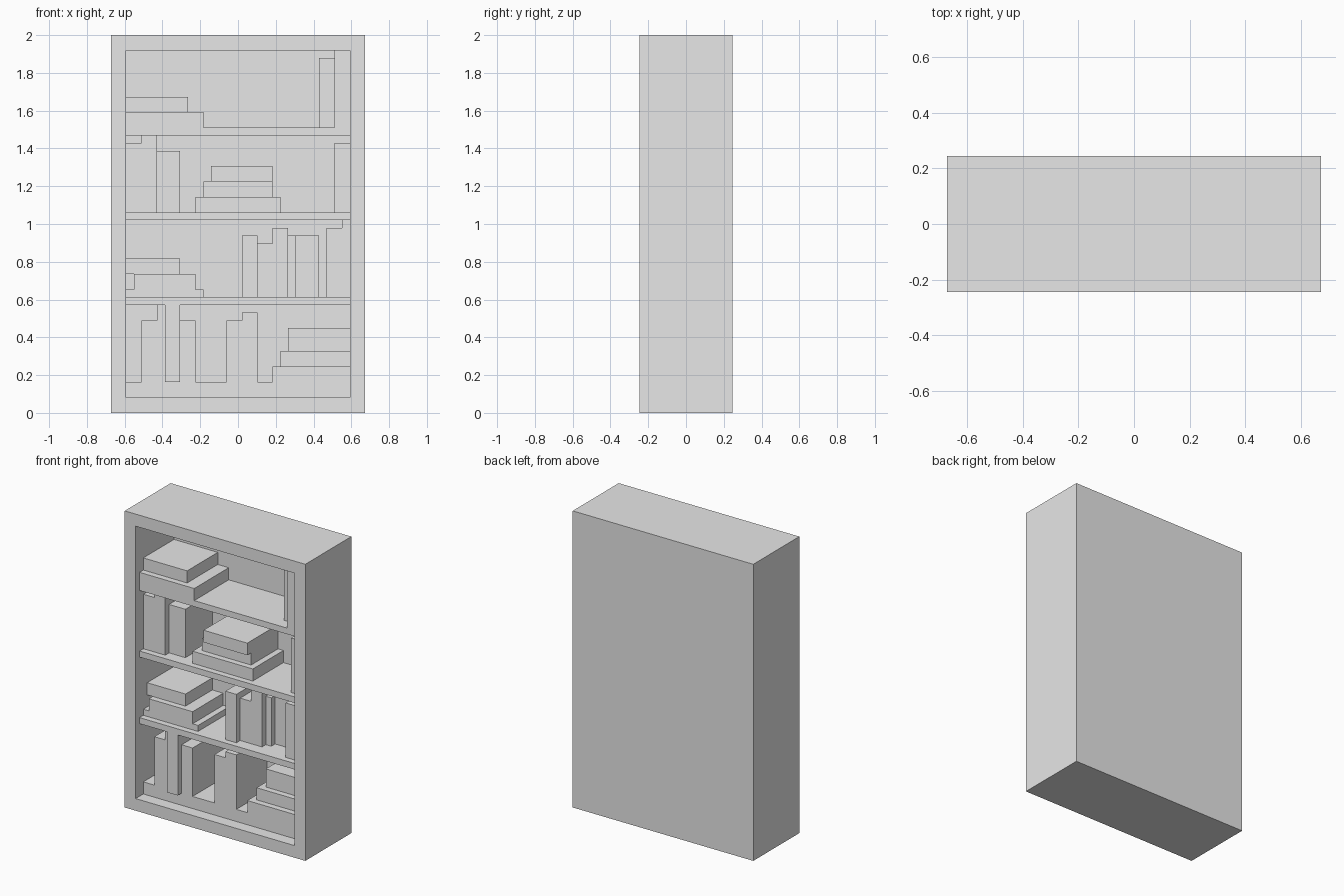
import bpy
import bmesh
from mathutils import Vector

if "Cube" in bpy.data.objects:
    bpy.data.objects.remove(bpy.data.objects["Cube"], do_unlink=True)

# Everything sits on a regular grid of small units
UNIT = 2 / 49
WIDTH, DEPTH, HEIGHT = 33, 12, 49
WALL = 2
INNER_WIDTH = WIDTH - 2 * WALL
INNER_BACK = DEPTH - WALL

grey = bpy.data.materials.new("plain_grey")
grey.use_nodes = True
grey.diffuse_color = (0.8, 0.8, 0.8, 1)
grey.node_tree.nodes["Principled BSDF"].inputs["Base Color"].default_value = grey.diffuse_color


def finish(name, bm):
    mesh = bpy.data.meshes.new(name)
    bmesh.ops.recalc_face_normals(bm, faces=bm.faces)
    bm.to_mesh(mesh)
    bm.free()
    mesh.materials.append(grey)
    obj = bpy.data.objects.new(name, mesh)
    bpy.context.collection.objects.link(obj)
    return obj


def box_mesh(low, high):
    """Box between two grid corners: x from the left edge, y from the front, z from the floor."""
    bm = bmesh.new()
    bmesh.ops.create_cube(bm, size=1)
    low, high = Vector(low), Vector(high)
    shift = Vector((WIDTH / 2, DEPTH / 2, 0))
    for v in bm.verts:
        v.co = ((low + high) / 2 + v.co * (high - low) - shift) * UNIT
    return bm


def inner_box(name, x, width, z, height, front):
    """Box inside the case, running from its front setback to the back panel."""
    left = WALL + x
    return finish(name, box_mesh((left, front, z), (left + width, INNER_BACK, z + height)))


# Case: a box whose front face is inset and pushed in to make the opening
bm = box_mesh((0, 0, 0), (WIDTH, DEPTH, HEIGHT))
bm.normal_update()
front_face = min(bm.faces, key=lambda f: f.calc_center_median().y)
bmesh.ops.inset_region(bm, faces=[front_face], thickness=WALL * UNIT, use_even_offset=True)
pushed = bmesh.ops.extrude_face_region(bm, geom=[front_face])
moved = [g for g in pushed["geom"] if isinstance(g, bmesh.types.BMVert)]
bmesh.ops.translate(bm, verts=moved, vec=(0, INNER_BACK * UNIT, 0))
if front_face.is_valid:
    bmesh.ops.delete(bm, geom=[front_face], context="FACES_ONLY")
finish("bookcase_case", bm)

# Recessed plinth and the three shelves
inner_box("plinth", 0, INNER_WIDTH, WALL, 2, 2)
for name, z in (("lower", 14), ("middle", 25), ("upper", 36)):
    inner_box(name + "_shelf", 0, INNER_WIDTH, z, 1, 1)


def upright_books(tier, z, books):
    """Each book: left edge, width, height, front setback."""
    for i, (x, width, height, front) in enumerate(books):
        inner_box(f"{tier}_upright_book_{i + 1}", x, width, z, height, front)


def book_pile(tier, z, books):
    """Each book, from the bottom up: left edge, width, thickness, front setback."""
    for i, (x, width, thickness, front) in enumerate(books):
        inner_box(f"{tier}_flat_book_{i + 1}", x, width, z, thickness, front)
        z += thickness


# Bottom tier
upright_books("bottom", 4, [(2, 2, 8, 2), (4, 1, 10, 2), (5, 2, 10, 1),
                            (7, 2, 8, 2), (13, 2, 8, 2), (15, 2, 9, 2)])
book_pile("bottom", 4, [(19, 10, 2, 2), (20, 9, 2, 3), (21, 8, 3, 4)])

# Lower tier
book_pile("lower", 15, [(0, 10, 1, 2), (1, 8, 2, 2), (0, 7, 2, 3)])
upright_books("lower", 15, [(15, 2, 8, 2), (17, 2, 7, 3), (19, 2, 9, 3), (21, 1, 8, 4),
                            (22, 3, 8, 5), (26, 2, 9, 2), (28, 1, 10, 2)])

# Middle tier
upright_books("middle", 26, [(0, 2, 9, 2), (2, 2, 10, 2), (4, 3, 8, 3), (27, 2, 9, 2)])
book_pile("middle", 26, [(9, 11, 2, 2), (10, 9, 2, 3), (11, 8, 2, 2)])

# Top tier
book_pile("top", 37, [(0, 10, 2, 1), (0, 8, 2, 2)])
upright_books("top", 37, [(25, 2, 9, 3), (27, 2, 10, 1)])
